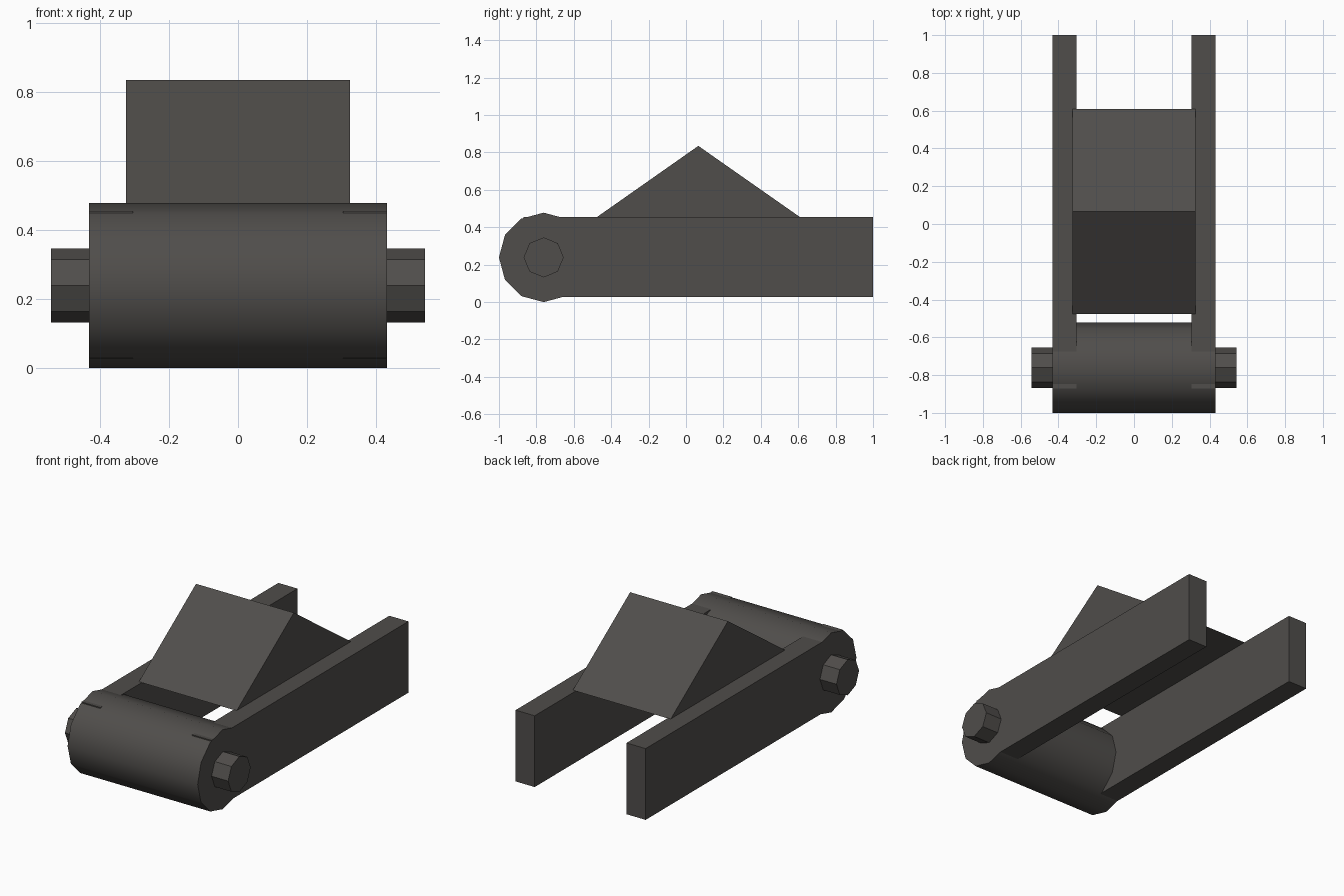
import bpy, bmesh
from math import cos, sin, pi, radians

if "Cube" in bpy.data.objects:
    bpy.data.objects.remove(bpy.data.objects["Cube"])

dark = bpy.data.materials.new("dark_metal")
dark.diffuse_color = (0.08, 0.075, 0.07, 1)
dark.use_nodes = True
dark.node_tree.nodes["Principled BSDF"].inputs["Base Color"].default_value = dark.diffuse_color


def extrude_x(name, profile, x0, x1):
    """Extrude a (y, z) outline along x into a closed solid."""
    bm = bmesh.new()
    face = bm.faces.new([bm.verts.new((x0, y, z)) for y, z in profile])
    ext = bmesh.ops.extrude_face_region(bm, geom=[face], use_keep_orig=True)
    moved = [v for v in ext["geom"] if isinstance(v, bmesh.types.BMVert)]
    bmesh.ops.translate(bm, verts=moved, vec=(x1 - x0, 0, 0))
    bmesh.ops.recalc_face_normals(bm, faces=bm.faces)
    mesh = bpy.data.meshes.new(name)
    bm.to_mesh(mesh)
    bm.free()
    mesh.materials.append(dark)
    obj = bpy.data.objects.new(name, mesh)
    bpy.context.collection.objects.link(obj)
    return obj


def ring(radius, sides):
    """Regular outline around the roller axis."""
    return [(-0.761 + radius * cos(2 * pi * i / sides),
             0.239 + radius * sin(2 * pi * i / sides)) for i in range(sides)]


# Smooth twelve-sided roller at the front
roller = extrude_x("roller", ring(0.239, 12), -0.432, 0.432)
bpy.context.view_layer.objects.active = roller
roller.select_set(True)
bpy.ops.object.shade_smooth_by_angle(angle=radians(40))

# Faceted pin through the roller
extrude_x("axle_pin", ring(0.107, 8), -0.542, 0.542)

# Pair of side rails
rail = [(-0.87, 0.027), (1, 0.027), (1, 0.455), (-0.87, 0.455)]
for name, x0, x1 in (("left_rail", -0.432, -0.305), ("right_rail", 0.305, 0.432)):
    extrude_x(name, rail, x0, x1)

# Triangular wedge resting on the rails
extrude_x("wedge", [(-0.477, 0.454), (0.61, 0.454), (0.066, 0.835)], -0.325, 0.325)
